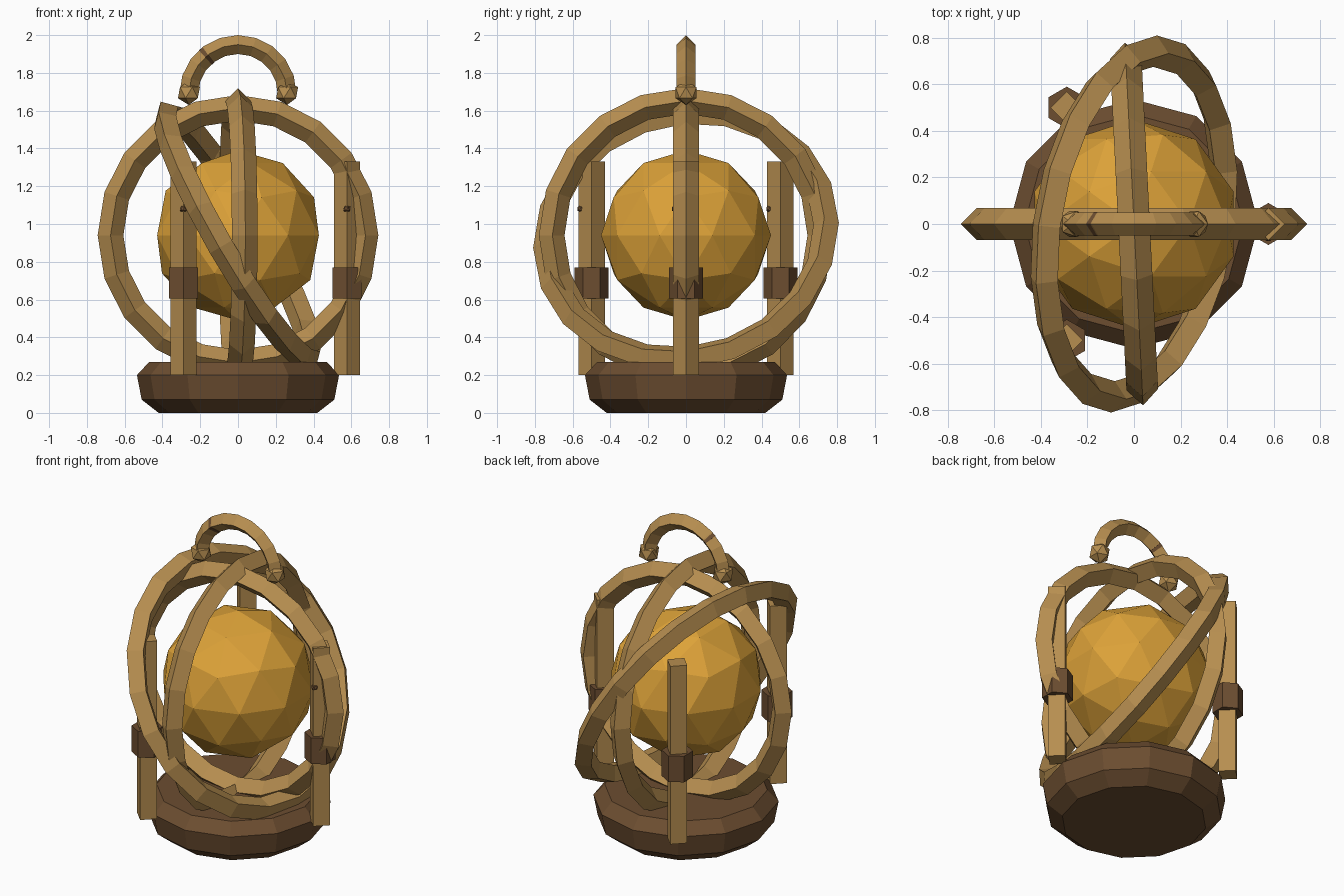
import bpy, bmesh, math
from mathutils import Vector

if "Cube" in bpy.data.objects:
    bpy.data.objects.remove(bpy.data.objects["Cube"], do_unlink=True)


def material(name, rgb):
    m = bpy.data.materials.new(name)
    m.use_nodes = True
    m.diffuse_color = (*rgb, 1)
    m.node_tree.nodes["Principled BSDF"].inputs["Base Color"].default_value = (*rgb, 1)
    return m


BRASS = material("light brass", (0.47, 0.27, 0.08))
GOLD = material("gold", (0.72, 0.36, 0.04))
WOOD = material("dark wood", (0.15, 0.075, 0.03))


def finish(name, bm, mat, loc=(0, 0, 0)):
    bmesh.ops.recalc_face_normals(bm, faces=bm.faces)
    mesh = bpy.data.meshes.new(name)
    bm.to_mesh(mesh)
    bm.free()
    mesh.materials.append(mat)
    ob = bpy.data.objects.new(name, mesh)
    ob.location = loc
    bpy.context.collection.objects.link(ob)
    return ob


def lathe(name, profile, sides, mat, loc=(0, 0, 0)):
    """Faceted solid from (radius, height) pairs, with a corner on the y axis."""
    bm = bmesh.new()
    rows = []
    for r, z in profile:
        angles = [math.pi / 2 + math.tau * i / sides for i in range(sides)]
        rows.append([bm.verts.new((r * math.cos(a), r * math.sin(a), z)) for a in angles])
    for low, high in zip(rows, rows[1:]):
        for i in range(sides):
            j = (i + 1) % sides
            bm.faces.new((low[i], low[j], high[j], high[i]))
    bm.faces.new(rows[0])
    bm.faces.new(rows[-1])
    return finish(name, bm, mat, loc)


def ball(name, radius, subdivisions, mat, loc):
    bm = bmesh.new()
    bmesh.ops.create_icosphere(bm, subdivisions=subdivisions, radius=radius)
    return finish(name, bm, mat, loc)


def hoop(name, major, minor, u, v, mat, z, segs=20, start=0, span=math.tau):
    """Diamond-section hoop, or an arc of one, in the plane of u and v."""
    u = Vector(u).normalized()
    v = Vector(v)
    v = (v - u * v.dot(u)).normalized()
    n = u.cross(v)
    closed = span > math.tau - 0.01
    bm = bmesh.new()
    rows = []
    for i in range(segs if closed else segs + 1):
        a = start + span * i / segs
        d = u * math.cos(a) + v * math.sin(a)
        rows.append([bm.verts.new(p) for p in (d * (major + minor), d * major + n * minor,
                                               d * (major - minor), d * major - n * minor)])
    for i in range(segs):
        p, q = rows[i], rows[(i + 1) % len(rows)]
        for k in range(4):
            m = (k + 1) % 4
            bm.faces.new((p[k], p[m], q[m], q[k]))
    if not closed:
        bm.faces.new(rows[0])
        bm.faces.new(rows[-1])
    return finish(name, bm, mat, (0, 0, z))


# Base and central globe
CENTRE = 0.94
lathe("base", [(0.42, 0), (0.51, 0.07), (0.535, 0.2), (0.47, 0.27)], 12, WOOD)
ball("globe", 0.45, 2, GOLD, (0, 0, CENTRE))

# Three nested hoops
hoop("inner_hoop", 0.675, 0.068, (1, 0, 0), (0, 0, 1), BRASS, CENTRE)
hoop("middle_hoop", 0.712, 0.068, (-0.05, 1, 0), (0, 0, 1), BRASS, CENTRE)
hoop("outer_hoop", 0.75, 0.068, (0.12, 0.985, 0.08), (-0.5, 0, 0.866), BRASS, CENTRE)

# Posts with clamps and pins
for i, side in enumerate(("left", "back_right", "front_right")):
    a = math.tau * i / 3
    x, y = 0.577 * math.cos(a), 0.577 * math.sin(a)
    lathe(side + "_post", [(0.07, 0.2), (0.07, 1.33)], 4, BRASS, (x, y, 0))
    lathe(side + "_clamp", [(0.09, 0.605), (0.09, 0.77)], 6, WOOD, (x, y, 0))
    ball(side + "_pin", 0.022, 1, WOOD, (x, y - 0.055, 1.08))

# Carrying handle with end knobs and a small band
hoop("handle", 0.26, 0.05, (1, 0, 0), (0, 0, 1), BRASS, 1.69, segs=10, span=math.pi)
hoop("handle_band", 0.258, 0.051, (1, 0, 0), (0, 0, 1), WOOD, 1.69, segs=1,
     start=math.radians(127), span=math.radians(5))
for side, x in (("left", 0.26), ("right", -0.26)):
    ball(side + "_handle_knob", 0.065, 1, BRASS, (x, 0, 1.695))
